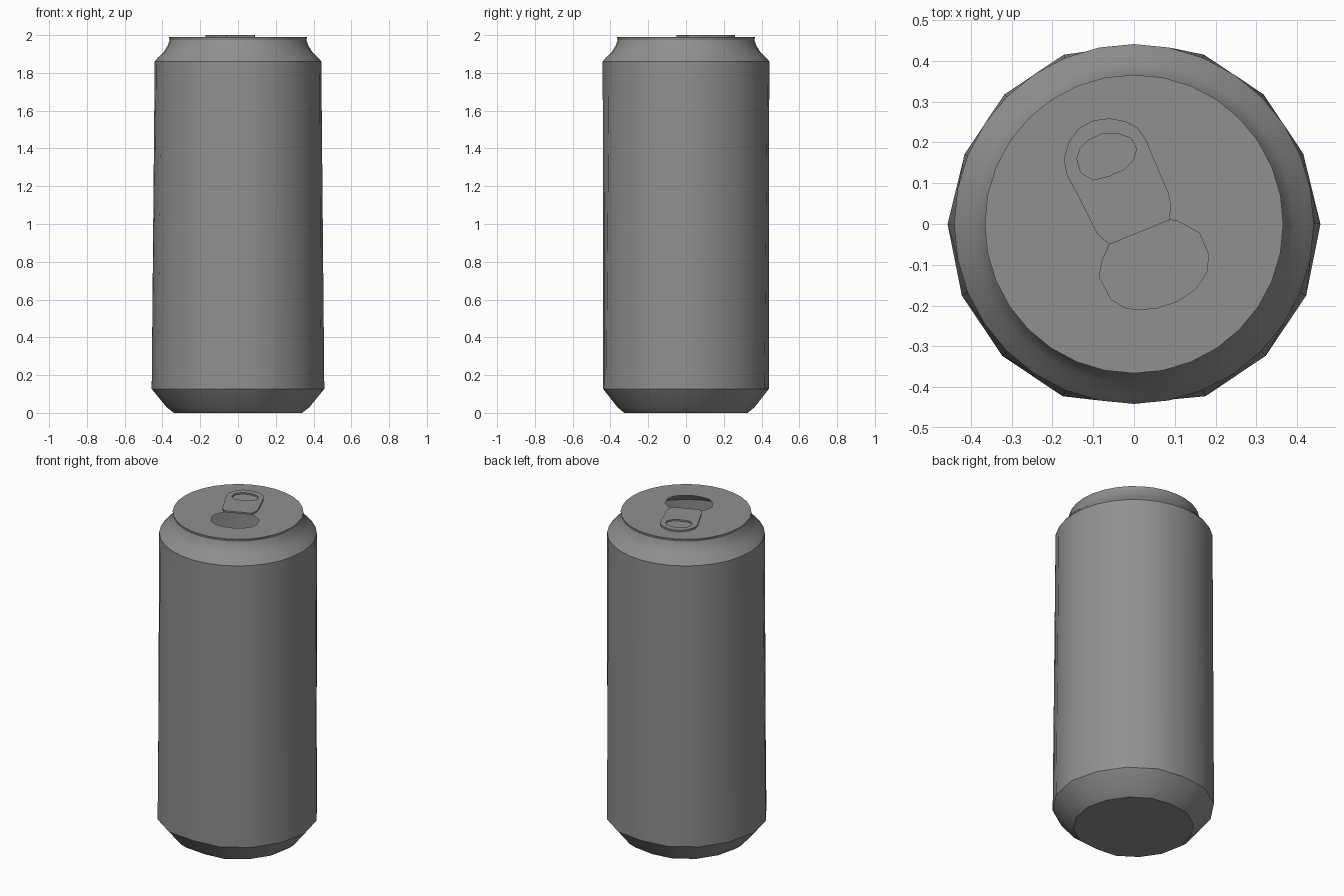
import bpy, bmesh, math
from mathutils import Vector

if "Cube" in bpy.data.objects:
    bpy.data.objects.remove(bpy.data.objects["Cube"])

SEG = 32
TOP = 1.99

metal = bpy.data.materials.new("dark_metal")
metal.diffuse_color = (0.28, 0.28, 0.28, 1)
metal.use_nodes = True
metal.node_tree.nodes["Principled BSDF"].inputs["Base Color"].default_value = metal.diffuse_color


def finish(bm, name, angle):
    bmesh.ops.recalc_face_normals(bm, faces=bm.faces)
    mesh = bpy.data.meshes.new(name)
    bm.to_mesh(mesh)
    bm.free()
    mesh.materials.append(metal)
    obj = bpy.data.objects.new(name, mesh)
    bpy.context.collection.objects.link(obj)
    bpy.ops.object.select_all(action='DESELECT')
    obj.select_set(True)
    bpy.context.view_layer.objects.active = obj
    bpy.ops.object.shade_smooth_by_angle(angle=math.radians(angle))
    return obj


def loop(bm, points):
    # closed loop of edges through the points
    vs = [bm.verts.new(p) for p in points]
    es = [bm.edges.new((vs[i - 1], vs[i])) for i in range(len(vs))]
    return vs, es


def ring(r, z, coarse):
    # coarse rings are 16-sided with flattened front and back
    pts = []
    for i in range(SEG):
        a = math.tau * i / SEG
        pts.append(Vector((r * math.cos(a), r * math.sin(a), z)))
    if coarse:
        for p in pts:
            if p.y > 0.01:
                p.xy *= 0.983
            p.y = max(-0.96 * r, min(0.96 * r, p.y))
        for i in range(1, SEG, 2):
            pts[i] = (pts[i - 1] + pts[(i + 1) % SEG]) / 2
    return pts


# thin hollow can body: radius, height, coarse
profile = [(0.34, 0, 1), (0.378, 0.03, 1), (0.457, 0.127, 1),
           (0.441, 1.86, 0), (0.425, 1.88, 0), (0.392, 1.913, 0),
           (0.372, 1.945, 0), (0.362, 1.973, 0), (0.366, TOP, 0)]
bm = bmesh.new()
loops = [loop(bm, ring(*p)) for p in profile]
for (a, _), (b, _) in zip(loops, loops[1:]):
    for i in range(SEG):
        bm.faces.new((a[i - 1], a[i], b[i], b[i - 1]))
bm.faces.new(loops[0][0])

# flat lid with an open drinking hole
mouth = [(-0.06, -0.05), (-0.078, -0.09), (-0.085, -0.13), (-0.056, -0.185),
         (-0.02, -0.206), (0.01, -0.21), (0.055, -0.206), (0.105, -0.19),
         (0.15, -0.16), (0.178, -0.12), (0.183, -0.075), (0.16, -0.022),
         (0.105, 0.008), (0.088, 0.01)]
mouth_edges = loop(bm, [(x, y, TOP) for x, y in mouth])[1]
bmesh.ops.triangle_fill(bm, edges=loops[-1][1] + mouth_edges, use_beauty=True)
finish(bm, "can_body", 30)

# pull tab with finger hole
tab = [(-0.06, -0.05), (-0.09, -0.025), (-0.14, 0.075), (-0.165, 0.12),
       (-0.172, 0.16), (-0.16, 0.2), (-0.135, 0.235), (-0.1, 0.254),
       (-0.06, 0.259), (-0.022, 0.252), (0.01, 0.235), (0.03, 0.205),
       (0.057, 0.14), (0.085, 0.075), (0.09, 0.05), (0.088, 0.01)]
hole = [(-0.14, 0.16), (-0.13, 0.125), (-0.1, 0.108), (-0.06, 0.118),
        (-0.022, 0.135), (0.0, 0.16), (0.006, 0.185), (-0.008, 0.21),
        (-0.04, 0.222), (-0.08, 0.22), (-0.112, 0.205), (-0.132, 0.185)]
bm = bmesh.new()
edges = [e for pts in (tab, hole)
         for e in loop(bm, [(x, y, TOP + 0.0005) for x, y in pts])[1]]
bmesh.ops.triangle_fill(bm, edges=edges, use_beauty=True)
out = bmesh.ops.extrude_face_region(bm, geom=bm.faces[:], use_keep_orig=True)
for g in out["geom"]:
    if isinstance(g, bmesh.types.BMVert):
        g.co.z = 2.0
finish(bm, "pull_tab", 30)
